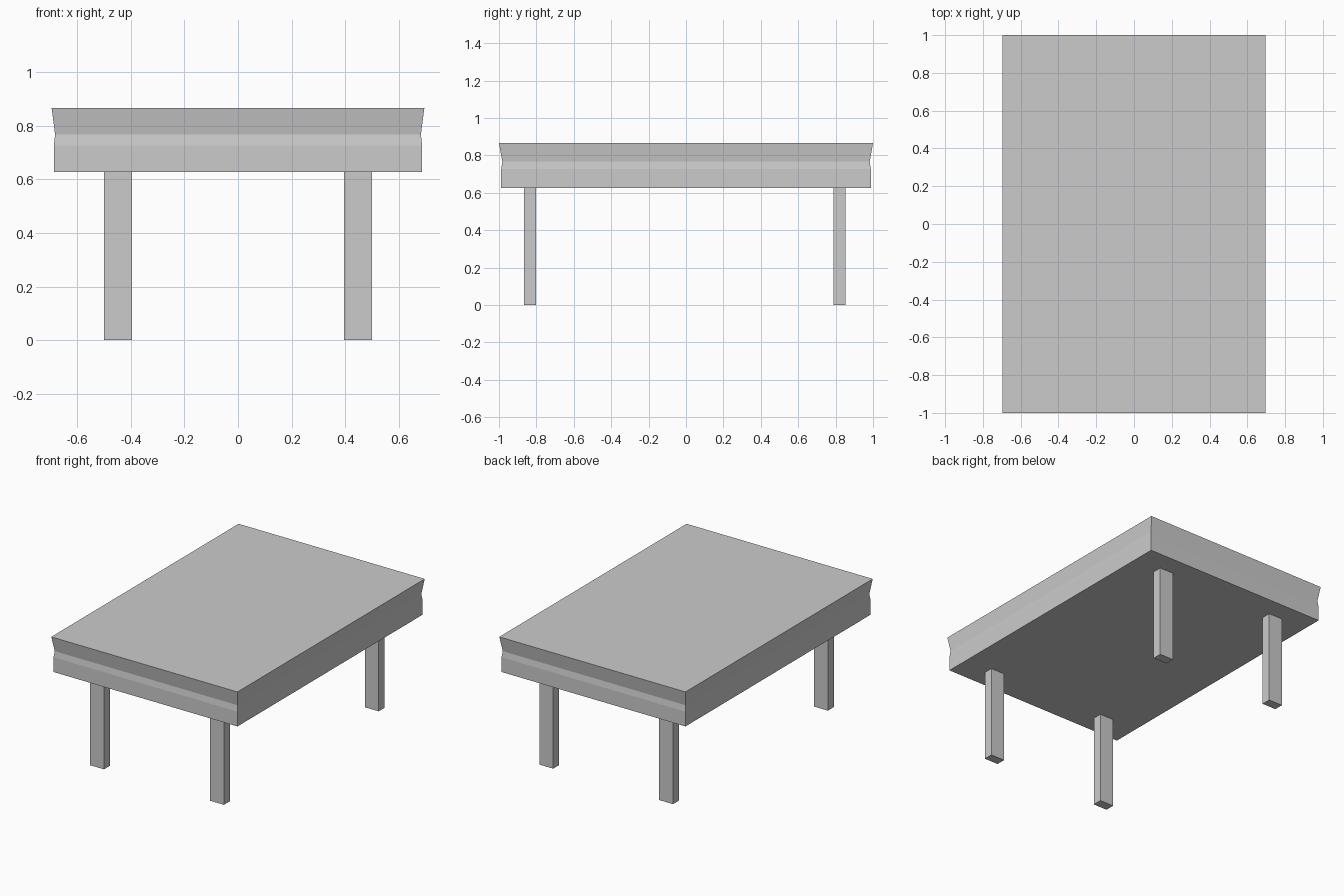
import bpy, bmesh

if "Cube" in bpy.data.objects:
    bpy.data.objects.remove(bpy.data.objects["Cube"])


def make_object(name, bm):
    bmesh.ops.recalc_face_normals(bm, faces=bm.faces)
    mesh = bpy.data.meshes.new(name)
    bm.to_mesh(mesh)
    bm.free()
    obj = bpy.data.objects.new(name, mesh)
    bpy.context.collection.objects.link(obj)
    return obj


def rect_loft(name, rings):
    """Closed solid through rectangles given as (half_x, half_y, z)."""
    bm = bmesh.new()
    loops = [[bm.verts.new((sx * hx, sy * hy, z))
              for sx, sy in ((-1, -1), (1, -1), (1, 1), (-1, 1))]
             for hx, hy, z in rings]
    for lower, upper in zip(loops, loops[1:]):
        for i in range(4):
            j = (i + 1) % 4
            bm.faces.new((lower[i], lower[j], upper[j], upper[i]))
    bm.faces.new(loops[0][::-1])
    bm.faces.new(loops[-1])
    return make_object(name, bm)


# Table top: straight apron, narrow waist, flared upper edge
rect_loft("table_top", [
    (0.688, 0.988, 0.627),
    (0.688, 0.988, 0.727),
    (0.683, 0.982, 0.767),
    (0.696, 1.000, 0.867),
])

# Four rectangular legs
for end, y in (("front", -0.833), ("back", 0.821)):
    for side, x in (("left", -0.448), ("right", 0.448)):
        leg = rect_loft(f"{end}_{side}_leg", [(0.052, 0.032, 0), (0.052, 0.032, 0.627)])
        leg.location = (x, y, 0)
